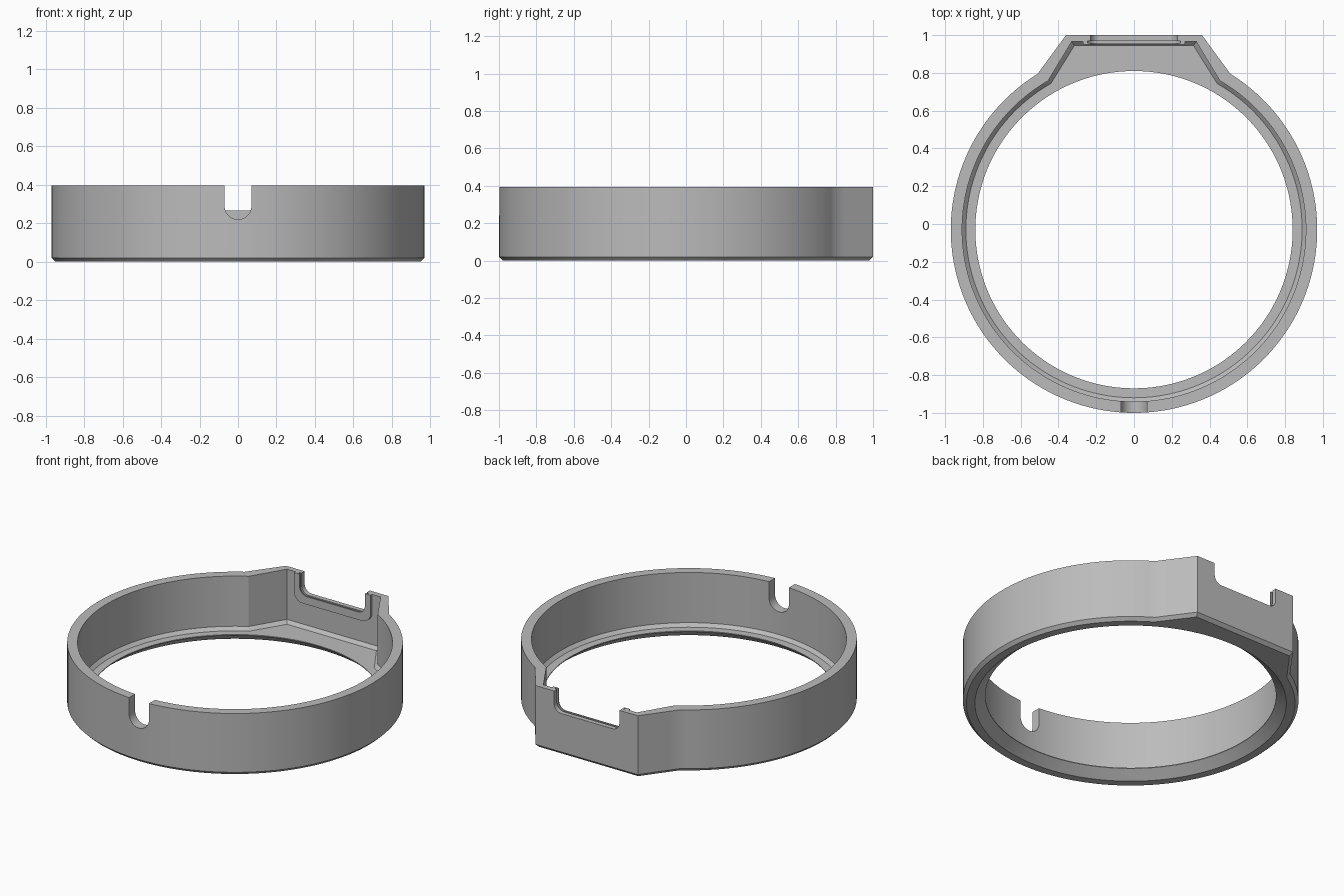
import bpy, bmesh, math

if "Cube" in bpy.data.objects:
    bpy.data.objects.remove(bpy.data.objects["Cube"], do_unlink=True)

CY = -0.03          # centre of the round part
TOP = 0.395

grey = bpy.data.materials.new("plain_grey")
grey.use_nodes = True
grey.diffuse_color = (0.5, 0.5, 0.5, 1)
grey.node_tree.nodes["Principled BSDF"].inputs["Base Color"].default_value = (0.5, 0.5, 0.5, 1)


def make_object(name, bm):
    bmesh.ops.recalc_face_normals(bm, faces=bm.faces)
    mesh = bpy.data.meshes.new(name)
    bm.to_mesh(mesh)
    bm.free()
    mesh.materials.append(grey)
    obj = bpy.data.objects.new(name, mesh)
    bpy.context.scene.collection.objects.link(obj)
    return obj


def prism(name, outline, y0, y1):
    """Extrude an x-z outline along y."""
    bm = bmesh.new()
    face = bm.faces.new([bm.verts.new((x, y0, z)) for x, z in outline])
    moved = bmesh.ops.extrude_face_region(bm, geom=[face])["geom"]
    bmesh.ops.translate(bm, vec=(0, y1 - y0, 0),
                        verts=[v for v in moved if isinstance(v, bmesh.types.BMVert)])
    return make_object(name, bm)


def u_shape(half, floor, top, radius, steps=10):
    """Open-topped slot outline with rounded lower corners."""
    pts = [(-half, top)]
    for side, start in ((-1, math.pi), (1, 1.5 * math.pi)):
        for i in range(steps + 1):
            a = start + i * math.pi / 2 / steps
            pts.append((side * (half - radius) + radius * math.cos(a),
                        floor + radius + radius * math.sin(a)))
    pts.append((half, top))
    # drop the doubled point when the slot floor is a full half circle
    return [p for i, p in enumerate(pts) if i == 0 or math.dist(p, pts[i - 1]) > 1e-5]


def boolean(target, tool, operation):
    mod = target.modifiers.new(tool.name, 'BOOLEAN')
    mod.operation = operation
    mod.solver = 'EXACT'
    mod.object = tool
    bpy.context.view_layer.objects.active = target
    bpy.ops.object.modifier_apply(modifier=mod.name)
    bpy.data.objects.remove(tool, do_unlink=True)


def outline(r, joint_x=None, corner=None, arc=128, slope=4, back=24):
    """Circle, or circle with a flat-backed block between the two joints."""
    jx = joint_x or r * 0.52
    a0 = math.acos(jx / r)
    spread = math.pi - 2 * a0
    pts = [(r * math.cos(a0 - t), CY + r * math.sin(a0 - t))
           for t in (i * (2 * math.pi - spread) / arc for i in range(arc + 1))]
    if corner is None:
        n = 2 * slope + back
        angles = [math.pi - a0 - spread * i / n for i in range(1, n)]
        return pts + [(r * math.cos(a), CY + r * math.sin(a)) for a in angles]
    cx, cy = corner
    path = [pts[-1], (-cx, cy), (cx, cy), pts[0]]
    for (p, q), n in zip(zip(path, path[1:]), (slope, back, slope)):
        pts += [(p[0] + (q[0] - p[0]) * i / n, p[1] + (q[1] - p[1]) * i / n)
                for i in range(1, n + 1)]
    return pts[:-1]


# Main ring with back block: section swept as stacked outlines
outer = outline(0.97, 0.51, (0.36, 1.0))
outer_foot = outline(0.95, 0.50, (0.35, 0.98))
wall = outline(0.91, 0.455, (0.33, 0.965))
wall_foot = outline(0.89, 0.44, (0.315, 0.945))
hole = outline(0.84)
hole_foot = outline(0.90)
section = [(outer_foot, 0), (outer, 0.02), (outer, TOP), (wall, TOP), (wall, 0.075),
           (wall_foot, 0.055), (hole, 0.055), (hole, 0.05), (hole_foot, 0)]
bm = bmesh.new()
loops = [[bm.verts.new((x, y, z)) for x, y in pts] for pts, z in section]
for a, b in zip(loops, loops[1:] + loops[:1]):
    for i in range(len(a)):
        j = (i + 1) % len(a)
        bm.faces.new((a[i], a[j], b[j], b[i]))
ring = make_object("ring_body", bm)

# Raised rim inside the back wall, then the openings
boolean(ring, prism("window_rim", u_shape(0.27, 0.215, TOP, 0.06), 0.95, 0.98), 'UNION')
boolean(ring, prism("window_cut", u_shape(0.23, 0.265, 0.6, 0.05), 0.9, 1.1), 'DIFFERENCE')
boolean(ring, prism("rim_groove", u_shape(0.245, 0.245, 0.6, 0.05), 0.958, 0.97), 'DIFFERENCE')
boolean(ring, prism("front_notch", u_shape(0.07, 0.22, 0.6, 0.07), -1.1, -0.8), 'DIFFERENCE')

# Smooth round walls, crisp edges
bpy.ops.object.select_all(action='DESELECT')
ring.select_set(True)
bpy.context.view_layer.objects.active = ring
bpy.ops.object.shade_smooth_by_angle(angle=math.radians(25))
